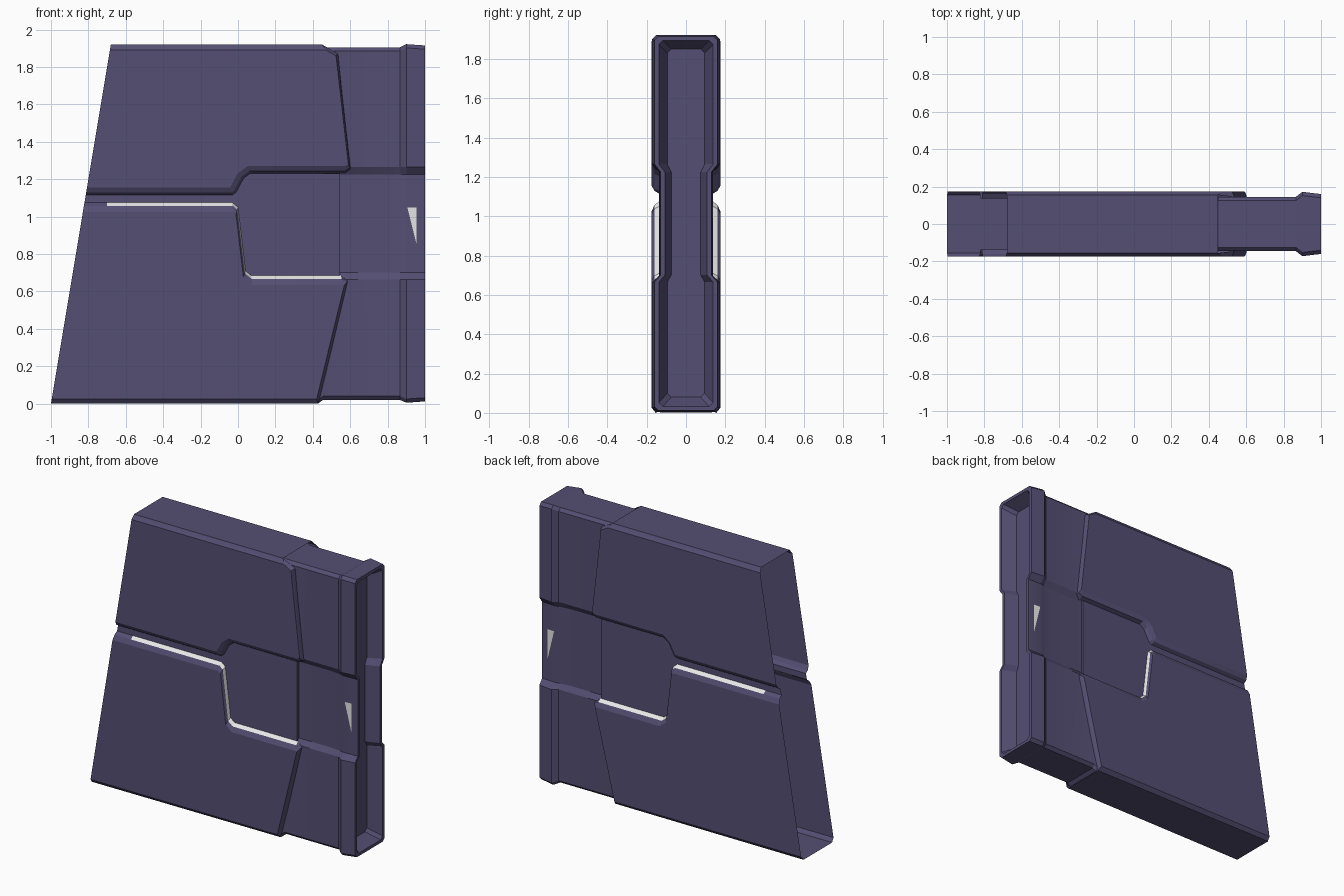
import bpy
import math
from mathutils import Vector

cube = bpy.data.objects.get("Cube")
if cube:
    bpy.data.objects.remove(cube, do_unlink=True)


def material(name, color):
    mat = bpy.data.materials.new(name)
    mat.use_nodes = True
    mat.diffuse_color = color
    mat.node_tree.nodes["Principled BSDF"].inputs["Base Color"].default_value = color
    return mat


PURPLE = material("dusky purple", (0.09, 0.077, 0.17, 1))
WHITE = material("off white", (0.8, 0.8, 0.8, 1))


def build(name, verts, faces, mats, white_faces=(), mirror=True):
    """Make a mesh object; the front half is mirrored to the back."""
    mesh = bpy.data.meshes.new(name)
    mesh.from_pydata(verts, [], faces)
    for mat in mats:
        mesh.materials.append(mat)
    for i in white_faces:
        mesh.polygons[i].material_index = 1
    obj = bpy.data.objects.new(name, mesh)
    bpy.context.collection.objects.link(obj)
    bpy.ops.object.select_all(action="DESELECT")
    obj.select_set(True)
    bpy.context.view_layer.objects.active = obj
    bpy.ops.object.shade_smooth_by_angle(angle=math.radians(20))
    if mirror:
        mod = obj.modifiers.new("mirror", "MIRROR")
        mod.use_axis = (False, True, False)
    return obj


def inset(outline, dists):
    """Move every edge of a counter-clockwise outline inward by its own distance."""
    pts = [Vector(p) for p in outline]
    count = len(pts)
    normals = []
    for i in range(count):
        d = (pts[(i + 1) % count] - pts[i]).normalized()
        normals.append(Vector((-d.y, d.x)))
    result = []
    for i in range(count):
        a, b, da, db = normals[i - 1], normals[i], dists[i - 1], dists[i]
        det = a.x * b.y - a.y * b.x
        if abs(det) < 0.001:
            move = a * da
        else:
            move = Vector((da * b.y - a.y * db, a.x * db - da * b.x)) / det
        result.append(pts[i] + move)
    return result


def shell_plate(name, outline, depths, dists, open_edge, wrap_edge, white_edges=()):
    """Raised side plate with bevelled rim, wrapped over one edge, open at the slanted end."""
    count = len(outline)
    verts = [(x, -y, z) for (x, z), y in zip(outline, depths)]
    for part, y in ((0.35, 0.16), (1.0, 0.175)):
        verts += [(p.x, -y, p.y) for p in inset(outline, [d * part for d in dists])]
    faces, white = [], []
    for ring in range(2):
        for i in range(count):
            if i == open_edge:
                continue
            j = (i + 1) % count
            if ring == 0 and i in white_edges:
                white.append(len(faces))
            a, b = ring * count, (ring + 1) * count
            faces.append((a + i, a + j, b + j, b + i))
    faces.append(tuple(range(2 * count, 3 * count)))
    # top or bottom wall reaching the centre line
    i, j = wrap_edge, (wrap_edge + 1) % count
    k = len(verts)
    verts += [(outline[i][0], 0, outline[i][1]), (outline[j][0], 0, outline[j][1])]
    faces.append((j, i, k, k + 1))
    build(name, verts, faces, [PURPLE, WHITE], white)


# Lower plate with the light strip along its stepped top rim
lower = [(-1, 0), (0.43, 0), (0.59, 0.66), (0.55, 0.685), (0.07, 0.685),
         (0.04, 0.71), (0, 1.05), (-0.03, 1.075), (-0.7, 1.075), (-0.821, 1.075)]
PANEL = 0.137
shell_plate("lower_plate", lower, [0.155, 0.15, 0.135] + [PANEL] * 7,
            [0.025, 0.015, 0.036, 0.05, 0.035, 0.015, 0.035, 0.05, 0.05, 0],
            open_edge=9, wrap_edge=0, white_edges=(3, 4, 5, 6, 7))

# Upper plate
upper = [(-0.814, 1.115), (-0.03, 1.115), (-0.01, 1.13), (0.03, 1.205), (0.065, 1.23),
         (0.57, 1.23), (0.605, 1.25), (0.535, 1.87), (0.45, 1.92), (-0.68, 1.92)]
shell_plate("upper_plate", upper, [PANEL] * 5 + [0.12, 0.12, 0.144, 0.155, 0.155],
            [0.04] * 5 + [0.034, 0.012, 0.015, 0.03, 0],
            open_edge=9, wrap_edge=8)

# Sunken panel between the plates, with a small step at its end
SEAM = 0.545
path = [lower[i] for i in (9, 7, 6, 5, 4)]
path += [(SEAM, lower[4][1]), (SEAM, upper[4][1])]
path += [upper[i] for i in (4, 3, 2, 1, 0)]
verts = [(x, -PANEL, z) for x, z in path]
verts += [(SEAM, -0.115, path[5][1]), (SEAM, -0.115, path[6][1])]
build("channel_panel", verts, [tuple(range(len(path))), (5, 12, 13, 6)], [PURPLE])


# Inner core, end flange and recessed end, lofted along x
def section(x, half, low, high, waist):
    c = 0.02
    right = [(half - c, low), (half, low + c), (half, 0.665), (waist, 0.7),
             (waist, 1.225), (half, 1.265), (half, high - c), (half - c, high)]
    loop = right + [(-y, z) for y, z in reversed(right)]
    return [(x, y, z) for y, z in loop]


def loft(name, stations, cap_end):
    verts = [v for s in stations for v in section(*s)]
    n = len(verts) // len(stations)
    faces = []
    for s in range(len(stations) - 1):
        for i in range(n):
            j = (i + 1) % n
            faces.append((s * n + i, s * n + j, (s + 1) * n + j, (s + 1) * n + i)[::-1])
    if cap_end:
        faces.append(tuple(range(len(verts) - n, len(verts))))
    obj = build(name, verts, faces, [PURPLE], mirror=False)
    obj.data.flip_normals() if obj.data.polygons[0].normal.z > 0 else None


loft("inner_core", [
    (0.43, 0.15, 0.002, 1.918, 0.12),
    (0.455, 0.145, 0.02, 1.905, 0.12),
    (0.79, 0.145, 0.02, 1.905, 0.12),
    (0.865, 0.145, 0.02, 1.905, 0.128),
], cap_end=False)

loft("end_flange", [
    (0.865, 0.145, 0.02, 1.905, 0.128),
    (0.9, 0.172, 0.005, 1.922, 0.135),
    (1.0, 0.16, 0.012, 1.915, 0.13),
    (1.0, 0.138, 0.032, 1.893, 0.108),
    (0.91, 0.095, 0.08, 1.85, 0.075),
], cap_end=True)

# Small triangular marks on both sides of the flange
corners = [(0.905, 1.05), (0.955, 0.85), (0.955, 1.05)]
build("flange_mark", [(x, -0.137 + 0.05 * (x - 0.9), z) for x, z in corners],
      [(0, 1, 2)], [WHITE])
